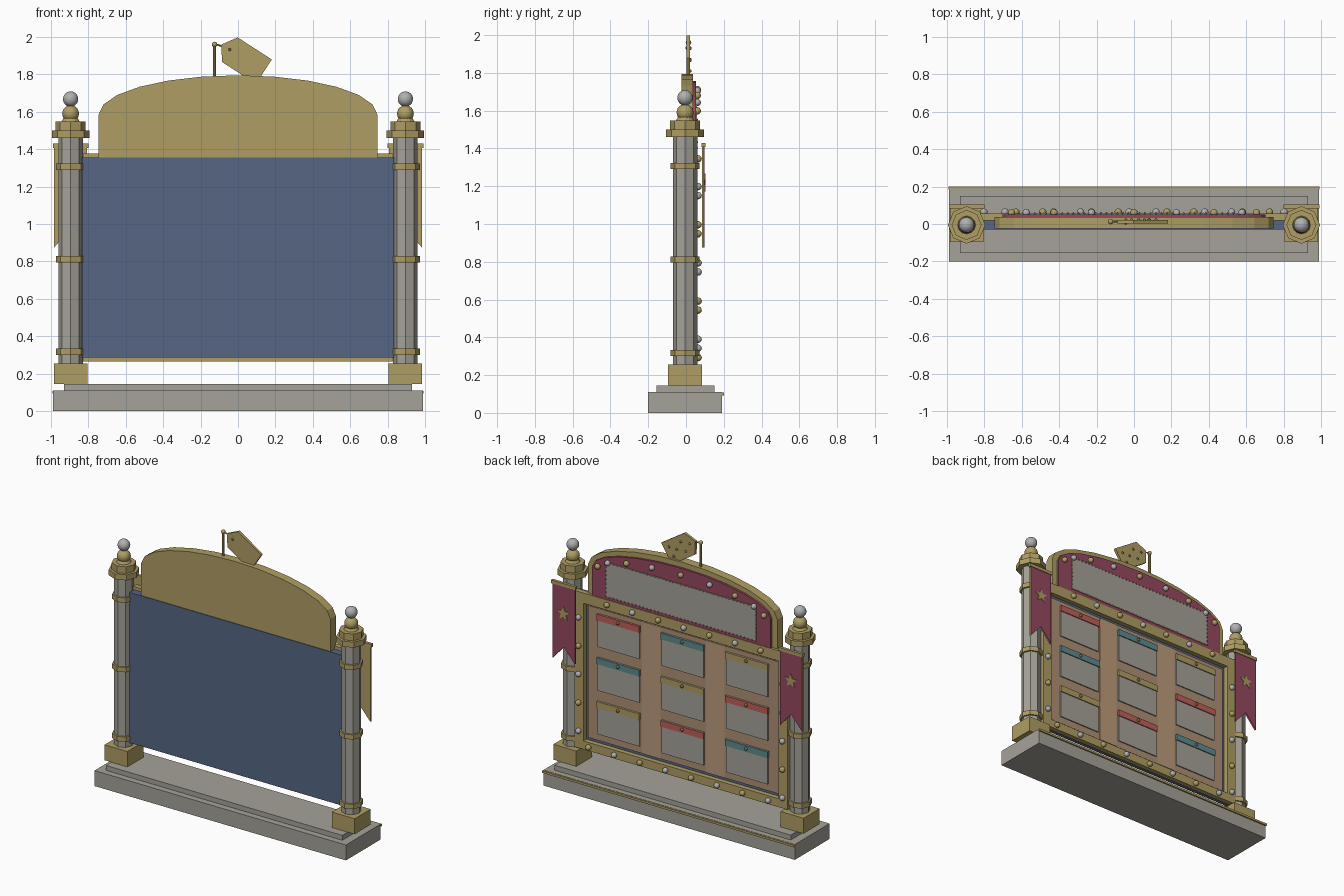
import bpy, bmesh, math
from mathutils import Matrix, Vector

cube = bpy.data.objects.get("Cube")
if cube:
    bpy.data.objects.remove(cube, do_unlink=True)


def material(name, rgb):
    lin = [((c / 255 + 0.055) / 1.055) ** 2.4 for c in rgb] + [1]
    m = bpy.data.materials.new(name)
    m.use_nodes = True
    m.diffuse_color = lin
    m.node_tree.nodes["Principled BSDF"].inputs["Base Color"].default_value = lin
    return m


GOLD = material("antique gold", (175, 158, 99))
STONE = material("warm stone", (165, 162, 152))
SILVER = material("silver", (176, 176, 176))
BLUE = material("slate blue", (87, 102, 132))
CRIMSON = material("crimson", (150, 72, 94))
TAN = material("cork", (174, 144, 115))
LIGHT_TAN = material("light cork", (188, 156, 124))
RED = material("card red", (190, 95, 88))
TEAL = material("card teal", (95, 140, 142))
BRONZE = material("dark bronze", (120, 105, 65))


def finish(name, bm, mat, smooth=False):
    bmesh.ops.recalc_face_normals(bm, faces=bm.faces)
    me = bpy.data.meshes.new(name)
    bm.to_mesh(me)
    bm.free()
    me.materials.append(mat)
    for p in me.polygons:
        p.use_smooth = smooth
    ob = bpy.data.objects.new(name, me)
    bpy.context.collection.objects.link(ob)
    return ob


def prism(name, outline, y0, y1, mat):
    """Extrude an xz outline from y0 to y1."""
    bm = bmesh.new()
    face = bm.faces.new([bm.verts.new((x, y0, z)) for x, z in outline])
    ext = bmesh.ops.extrude_face_region(bm, geom=[face])["geom"]
    verts = [v for v in ext if isinstance(v, bmesh.types.BMVert)]
    bmesh.ops.translate(bm, verts=verts, vec=(0, y1 - y0, 0))
    return finish(name, bm, mat)


def box(name, x, y, z, mat):
    return prism(name, [(x[0], z[0]), (x[1], z[0]), (x[1], z[1]), (x[0], z[1])], y[0], y[1], mat)


def post(name, x, y, z0, z1, r, mat, sides=8, top=None):
    bm = bmesh.new()
    bmesh.ops.create_cone(bm, cap_ends=True, segments=sides, radius1=r,
                          radius2=r if top is None else top, depth=z1 - z0,
                          matrix=Matrix.Translation((x, y, (z0 + z1) / 2)))
    return finish(name, bm, mat)


def balls(name, points, r, mat, detail=2):
    bm = bmesh.new()
    for p in points:
        bmesh.ops.create_icosphere(bm, subdivisions=detail, radius=r, matrix=Matrix.Translation(p))
    return finish(name, bm, mat, True)


def arch(half, foot, spring, rise):
    """Rectangle topped by a half ellipse."""
    curve = [(half * math.cos(math.pi * i / 12), spring + rise * math.sin(math.pi * i / 12))
             for i in range(13)]
    return [(half, foot)] + curve + [(-half, foot)]


# Base
box("base_slab", (-.99, .99), (-.2, .19), (0, .11), STONE)
box("base_step", (-.93, .93), (-.155, .15), (.11, .145), STONE)
box("base_trim", (-.993, .993), (.185, .2), (.093, .108), GOLD)

# Posts with bands, capitals, finials and hanging banners
PY = -.005
for side, s in (("left", 1), ("right", -1)):
    px = .895 * s
    box(side + "_plinth", (px - .09, px + .09), (PY - .09, PY + .09), (.145, .255), GOLD)
    post(side + "_shaft", px, PY, .255, 1.46, .065, STONE)
    for i, z in enumerate((.3, .795, 1.29)):
        post(f"{side}_band_{i}", px, PY, z, z + .034, .077, GOLD)
    post(side + "_capital", px, PY, 1.46, 1.5, .1, GOLD)
    post(side + "_capital_top", px, PY, 1.5, 1.548, .08, GOLD)
    post(side + "_neck", px, PY, 1.545, 1.57, .05, GOLD, 12, .035)
    balls(side + "_finial", [(px, PY, 1.59)], .045, GOLD, 3)
    balls(side + "_finial_ball", [(px, PY, 1.668)], .041, SILVER, 3)

    box(side + "_banner_bar", (px - .095, px + .097), (.083, .103), (1.407, 1.43), GOLD)
    w = .088
    cloth = [(px - w, 1.41), (px - w, .875), (px, .975), (px + w, .875), (px + w, 1.41)]
    prism(side + "_banner_lining", cloth, .085, .091, GOLD)
    prism(side + "_banner_cloth", cloth, .091, .098, CRIMSON)
    star = []
    for i in range(10):
        r = .022 if i % 2 else .052
        t = math.pi / 2 + i * math.pi / 5
        star.append((px + r * math.cos(t), 1.215 + r * math.sin(t)))
    prism(side + "_banner_star", star, .098, .103, GOLD)

# Board and its frame
box("back_board", (-.835, .835), (-.03, .022), (.285, 1.355), BLUE)
box("frame_bottom", (-.84, .84), (.02, .056), (.265, .325), GOLD)
box("frame_top", (-.84, .84), (.02, .056), (1.305, 1.378), GOLD)
for side, s in (("left", 1), ("right", -1)):
    box(side + "_frame_bar", sorted((.84 * s, .768 * s)), (.02, .056), (.325, 1.305), GOLD)
box("cork_panel", (-.75, .75), (.02, .03), (.345, 1.285), TAN)
for s in (-1, 1):
    box("cork_strip", sorted((.18 * s, .325 * s)), (.03, .032), (.345, 1.285), LIGHT_TAN)

# Cards, three by three, with header tints shifting on each row
tints = (RED, TEAL, GOLD)
pins = []
for row in range(3):
    top = 1.25 - .311 * row
    for col in range(3):
        cx = .505 * (1 - col)
        box(f"card_{row}_{col}", (cx - .165, cx + .165), (.03, .038), (top - .235, top), STONE)
        box(f"card_header_{row}_{col}", (cx - .168, cx + .168), (.03, .045),
            (top - .045, top), tints[(row + col) % 3])
        pins.append((cx, .046, top - .022))
balls("card_pins", pins, .012, BRONZE)

# Arched header with crimson field and sign plate
prism("arch_board", arch(.745, 1.355, 1.585, .21), -.025, .037, GOLD)
prism("arch_field", arch(.703, 1.378, 1.585, .172), .037, .052, CRIMSON)
box("sign_plate", (-.59, .59), (.05, .058), (1.402, 1.645), STONE)
beads = []
for i in range(41):
    x = -.59 + 1.18 * i / 40
    beads += [(x, .058, 1.402), (x, .058, 1.645)]
for i in range(1, 8):
    z = 1.402 + .243 * i / 8
    beads += [(-.59, .058, z), (.59, .058, z)]
balls("sign_beads", beads, .006, GOLD, 1)

# Round bulbs along the frame and the arch, alternating in colour
bulbs = [(-.69 + .202 * i, .064, .293) for i in range(8)]
bulbs += [(.803, .064, .39 + .202 * i) for i in range(5)]
bulbs += [(.58 - .202 * i, .064, 1.345) for i in range(7)]
bulbs += [(-.803, .064, 1.15 - .202 * i) for i in range(5)]
for i in range(9):
    t = math.pi * (i + .5) / 9
    bulbs.append((.665 * math.cos(t), .06, 1.575 + .137 * math.sin(t)))
balls("silver_bulbs", bulbs[0::2], .02, SILVER)
balls("gold_bulbs", bulbs[1::2], .02, GOLD)

# Tag hung from a small pole on the crown
post("tag_pole", -.125, .013, 1.775, 1.96, .009, GOLD, 10)
balls("tag_pole_ball", [(-.125, .013, 1.96)], .015, GOLD)
along, across = Vector((.84, -.543)), Vector((.543, .84))
start = Vector((-.044, 1.932))
tag = [start - along * .052, start - across * .078, start - across * .078 + along * .217,
       start + across * .078 + along * .217, start + across * .078]
prism("tag", tag, .003, .022, GOLD)
bm = bmesh.new()
bmesh.ops.create_cone(bm, cap_ends=True, segments=8, radius1=.005, radius2=.005, depth=.085,
                      matrix=Matrix.Translation((-.085, .013, 1.95))
                      @ Matrix.Rotation(math.radians(108), 4, 'Y'))
finish("tag_cord", bm, GOLD)
studs = [start + along * a + across * b for a, b in
         ((0, 0), (.06, .035), (.06, -.035), (.12, 0), (.17, .035), (.17, -.035))]
balls("tag_studs", [(p.x, .021, p.y) for p in studs], .009, BRONZE)
balls("tag_eyelet", [(start.x, .004, start.y)], .008, BRONZE)
